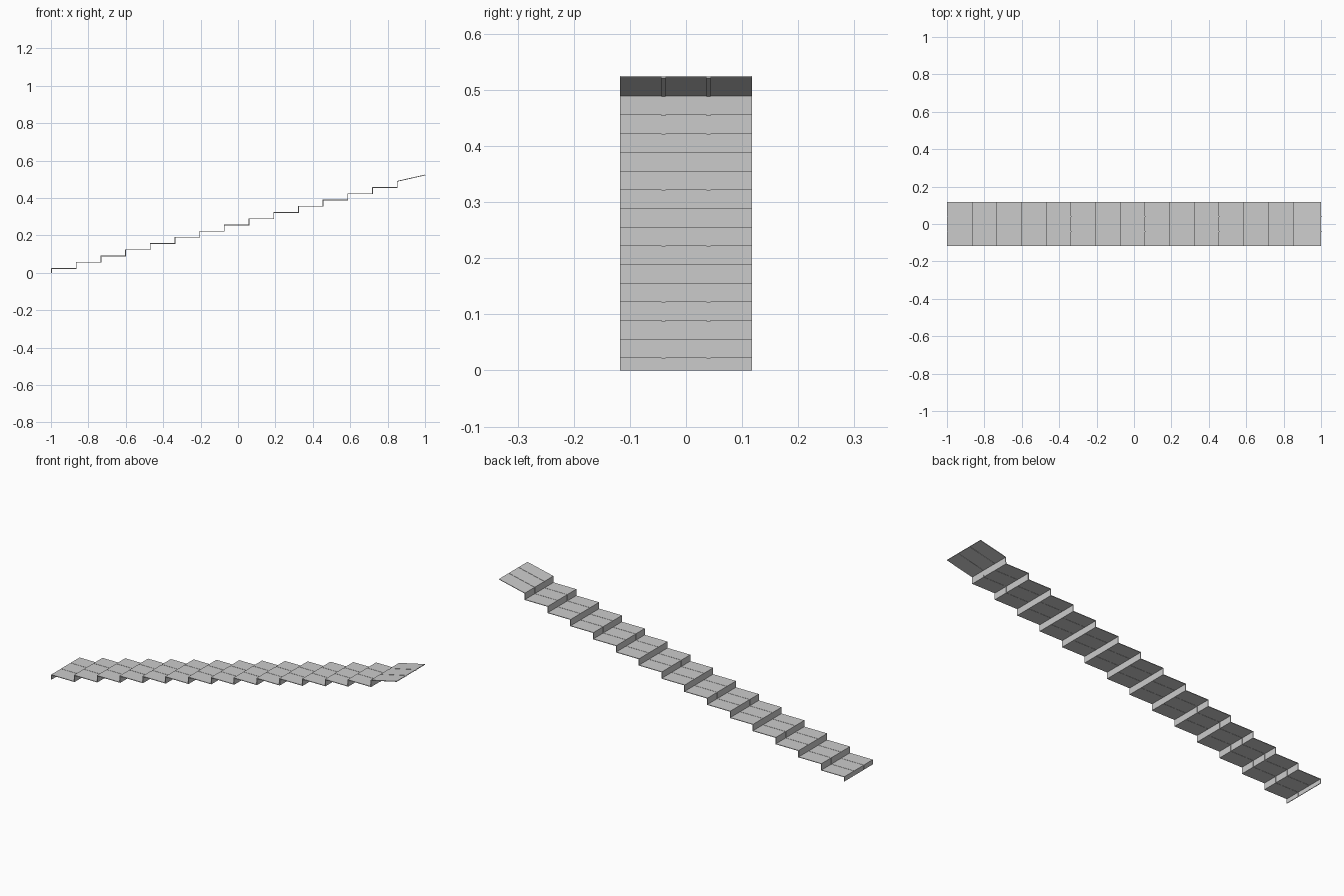
import bpy, bmesh

if "Cube" in bpy.data.objects:
    bpy.data.objects.remove(bpy.data.objects["Cube"])

STEPS = 14
RUN, RISE = 0.132, 0.0333
X0, Z0 = -0.999, 0.025
HALF_WIDTH = 0.1175
THICK = 0.003


def stair_profile():
    # side outline: low first riser, even steps, sloped final plate
    pts = [(X0, 0.0)]
    for i in range(STEPS):
        z = Z0 + i * RISE
        pts += [(X0 + i * RUN, z), (X0 + (i + 1) * RUN, z)]
    pts += [(0.85, Z0 + STEPS * RISE), (1.0, 0.525)]
    return pts


def stair_strip(name, y0, y1, drop=0.0):
    # folded sheet swept across y, thickened to a thin plate
    bm = bmesh.new()
    rows = [[bm.verts.new((x + drop, y, max(z - drop, 0))) for y in (y0, y1)]
            for x, z in stair_profile()]
    for a, b in zip(rows, rows[1:]):
        bm.faces.new((a[0], b[0], b[1], a[1]))
    mesh = bpy.data.meshes.new(name)
    bm.to_mesh(mesh)
    bm.free()
    obj = bpy.data.objects.new(name, mesh)
    bpy.context.collection.objects.link(obj)
    mod = obj.modifiers.new("thickness", 'SOLIDIFY')
    mod.thickness = THICK
    mod.offset = -1
    mod.use_even_offset = True
    return obj


# three carpet-like lanes, with recessed joint strips between them
SEAM, GAP = 0.04, 0.0035
stair_strip("stair_lane_middle", -SEAM + GAP, SEAM - GAP)
for side, label in ((-1, "front"), (1, "back")):
    inner, outer = side * (SEAM + GAP), side * HALF_WIDTH
    stair_strip("stair_lane_" + label, min(inner, outer), max(inner, outer))
    stair_strip("joint_strip_" + label, side * SEAM - GAP, side * SEAM + GAP, 0.001)
